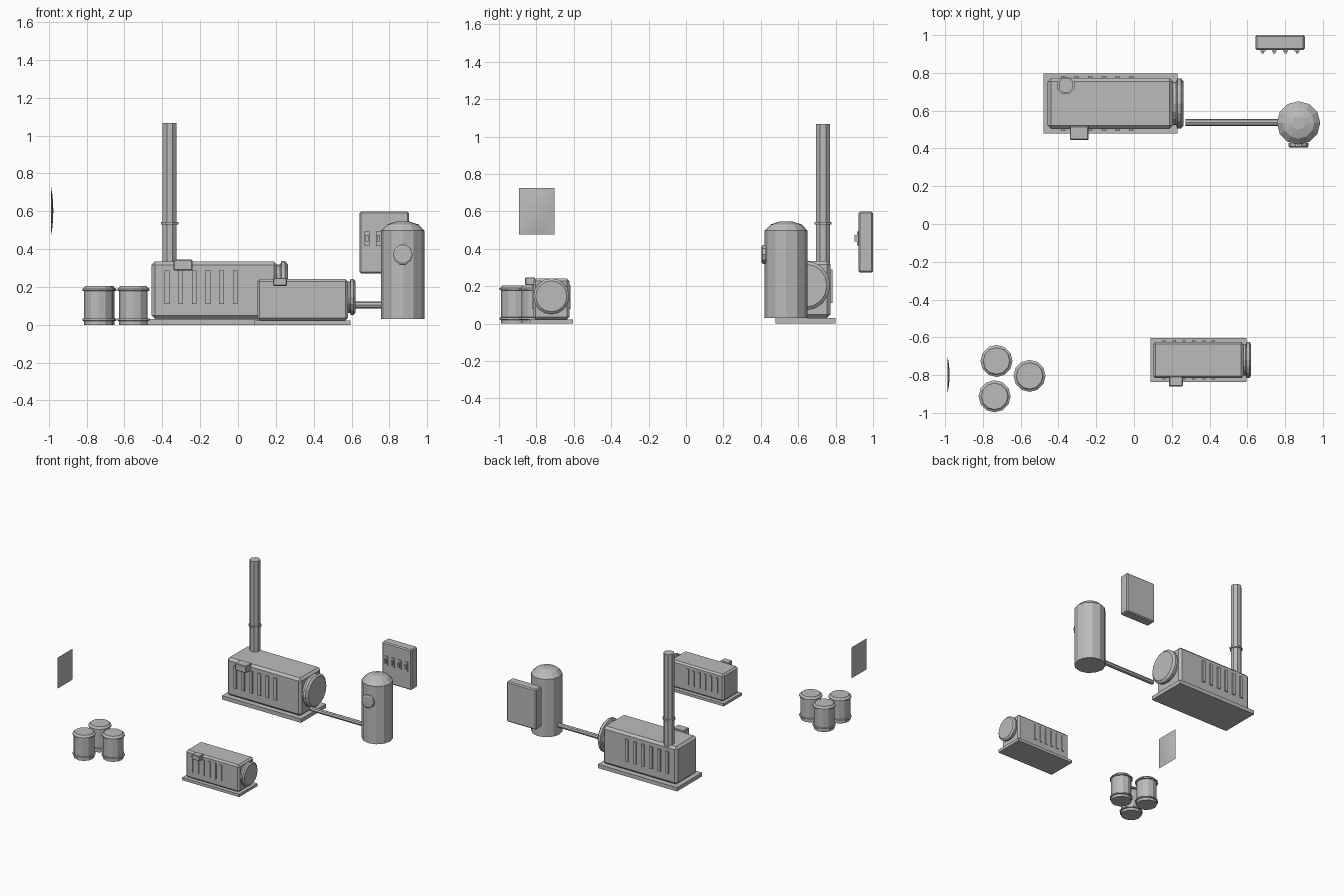
import bpy, bmesh, math
from mathutils import Matrix, Vector

if "Cube" in bpy.data.objects:
    bpy.data.objects.remove(bpy.data.objects["Cube"])

grey = bpy.data.materials.new("machine grey")
grey.diffuse_color = (0.5, 0.5, 0.5, 1)
grey.use_nodes = True
grey.node_tree.nodes["Principled BSDF"].inputs["Base Color"].default_value = grey.diffuse_color


def finish(name, bm):
    bmesh.ops.recalc_face_normals(bm, faces=bm.faces)
    mesh = bpy.data.meshes.new(name)
    bm.to_mesh(mesh)
    bm.free()
    mesh.materials.append(grey)
    ob = bpy.data.objects.new(name, mesh)
    bpy.context.collection.objects.link(ob)
    return ob


def box(name, lo, hi, bevel=0):
    """Box between two corners, with optional chamfered edges."""
    lo, hi = Vector(lo), Vector(hi)
    bm = bmesh.new()
    bmesh.ops.create_cube(bm, size=1, matrix=Matrix.Translation((lo + hi) / 2)
                          @ Matrix.Diagonal((hi - lo).to_4d()))
    if bevel:
        bmesh.ops.bevel(bm, geom=bm.edges[:], offset=bevel, segments=1,
                        affect='EDGES', profile=0.5)
    return finish(name, bm)


def lathe(name, profile, sides, loc, axis='Z', turn=0):
    """Closed turned shape: (radius, height) points around the chosen axis."""
    rot = {'Z': Matrix(), 'X': Matrix.Rotation(math.pi / 2, 4, 'Y'),
           '-Y': Matrix.Rotation(math.pi / 2, 4, 'X')}[axis]
    m = Matrix.Translation(loc) @ rot
    bm = bmesh.new()
    rings = []
    for r, h in profile:
        angles = [turn + math.tau * i / sides for i in range(sides)]
        rings.append([bm.verts.new(m @ Vector((r * math.cos(a), r * math.sin(a), h)))
                      for a in angles])
    for a, b in zip(rings, rings[1:]):
        for i in range(sides):
            j = (i + 1) % sides
            bm.faces.new((a[i], a[j], b[j], b[i]))
    bm.faces.new(rings[0])
    bm.faces.new(rings[-1])
    return finish(name, bm)


def generator(prefix, cx, cy, s):
    """Generator on a skid, measured at full size and scaled by s."""
    def part(name, lo, hi, bevel=0):
        place = lambda p: (cx + p[0] * s, cy + p[1] * s, p[2] * s)
        box(f"{prefix}_{name}", place(lo), place(hi), bevel * s)

    part("skid", (-0.354, -0.16, 0), (0.354, 0.16, 0.031))
    part("housing", (-0.332, -0.134, 0.031), (0.332, 0.134, 0.335), 0.018)
    part("control_box", (-0.215, -0.194, 0.286), (-0.115, -0.12, 0.344), 0.005)
    # louvres on both long sides
    for side in (-1, 1):
        for i in range(6):
            x = -0.25 + 0.072 * i
            y0, y1 = sorted((side * 0.125, side * 0.144))
            part(f"louvre_{i}", (x - 0.0125, y0, 0.11), (x + 0.0125, y1, 0.288))
    # round end cover
    cover = [(0.115, 0.325), (0.115, 0.348), (0.133, 0.354),
             (0.133, 0.374), (0.115, 0.388)]
    lathe(f"{prefix}_end_cover", [(r * s, h * s) for r, h in cover], 16,
          (cx, cy, 0.203 * s), 'X')


generator("large_generator", -0.125, 0.638, 1)
generator("small_generator", 0.341, -0.72, 0.72)

# Exhaust stack with collar
stack = (-0.361, 0.733, 0)
lathe("exhaust_stack", [(0.04, 0.32), (0.04, 1.066)], 8, stack, turn=math.pi / 8)
lathe("stack_collar", [(0.049, 0.53), (0.049, 0.543)], 8, stack, turn=math.pi / 8)

# Tank, gauge and feed pipe
lathe("tank", [(0.115, 0.03), (0.115, 0.497), (0.083, 0.53), (0.035, 0.545)],
      12, (0.871, 0.535, 0))
lathe("tank_gauge", [(0.053, 0), (0.053, 0.018), (0.043, 0.024)],
      10, (0.871, 0.428, 0.37), '-Y')
lathe("feed_pipe", [(0.018, 0), (0.018, 0.51)], 8, (0.272, 0.537, 0.105), 'X')

# Switch panel
box("switch_panel", (0.642, 0.922, 0.272), (0.904, 1.0, 0.598), 0.008)
for i in range(4):
    x = 0.682 + 0.0605 * i
    box("switch_plate", (x - 0.013, 0.914, 0.417), (x + 0.013, 0.925, 0.493))
    box("switch_lever", (x - 0.007, 0.902, 0.44), (x + 0.007, 0.916, 0.475))

# Ribbed barrels
barrel = [(0.076, 0), (0.076, 0.02), (0.085, 0.022), (0.085, 0.032), (0.076, 0.034),
          (0.076, 0.178), (0.085, 0.18), (0.085, 0.19), (0.076, 0.195), (0.07, 0.204)]
for x, y in ((-0.728, -0.725), (-0.553, -0.804), (-0.738, -0.912)):
    lathe("barrel", barrel, 12, (x, y, 0))

# Slightly bulging wall sheet
bm = bmesh.new()
bmesh.ops.create_grid(bm, x_segments=6, y_segments=6, size=1)
for v in bm.verts:
    u, w = v.co.x, v.co.y
    bulge = 0.011 * (1 - u * u) * (1 - w * w)
    v.co = (-0.987 + bulge, -0.798 + 0.096 * u, 0.601 + 0.125 * w)
finish("wall_sheet", bm)
